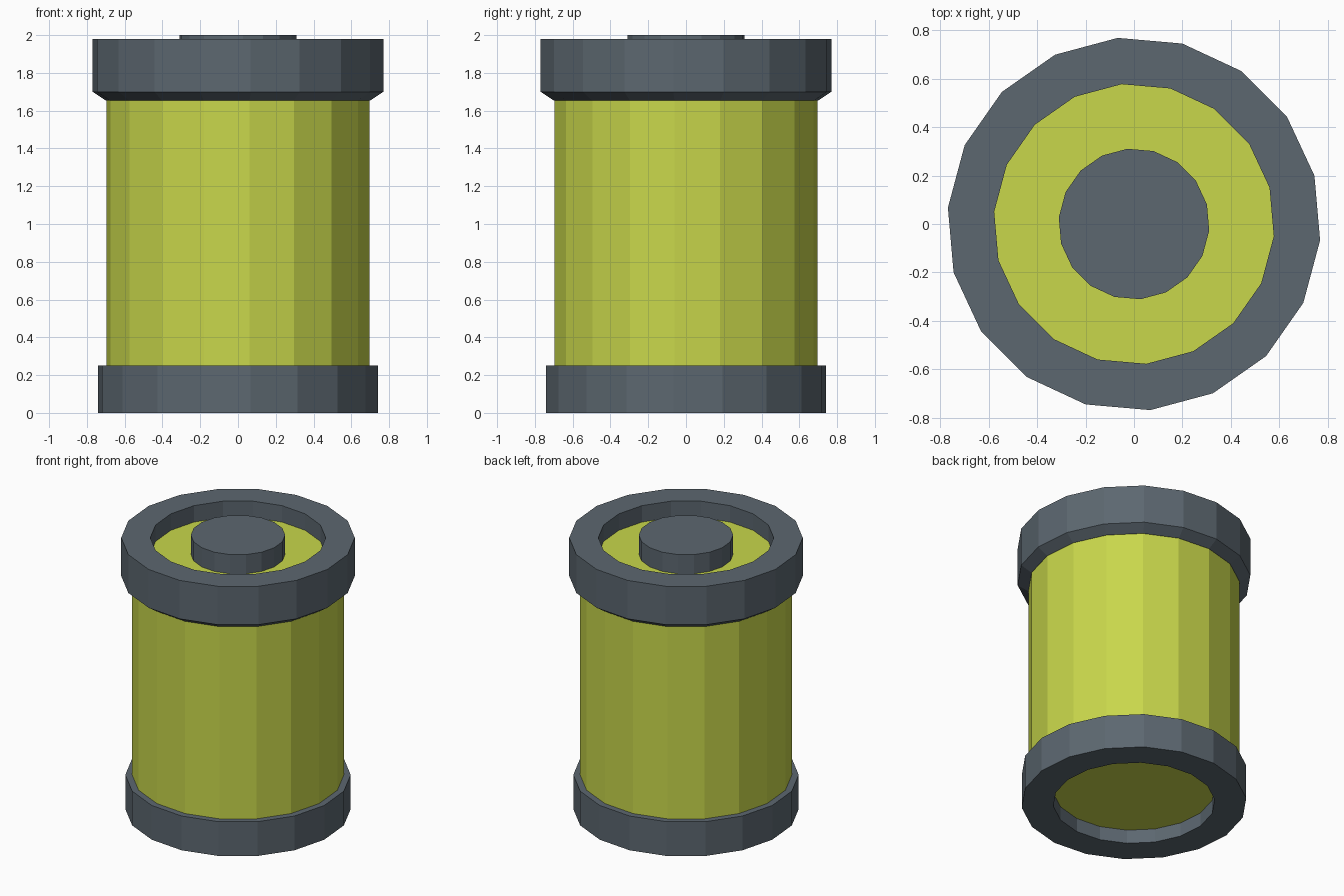
import bpy, bmesh
from math import radians, sin, cos, tau

SIDES = 18
PHASE = radians(-5)

cube = bpy.data.objects.get("Cube")
if cube:
    bpy.data.objects.remove(cube, do_unlink=True)


def make_material(name, rgb):
    mat = bpy.data.materials.new(name)
    mat.use_nodes = True
    color = (*rgb, 1.0)
    mat.diffuse_color = color
    bsdf = mat.node_tree.nodes["Principled BSDF"]
    bsdf.inputs["Base Color"].default_value = color
    return mat


def lathe(name, profile, mat, closed):
    """Spin (radius, z) points into faceted solid; a closed profile makes a ring."""
    bm = bmesh.new()
    loops = []
    for r, z in profile:
        angles = [PHASE + tau * i / SIDES for i in range(SIDES)]
        loops.append([bm.verts.new((r * cos(a), r * sin(a), z)) for a in angles])
    pairs = list(zip(loops, loops[1:]))
    if closed:
        pairs.append((loops[-1], loops[0]))
    else:
        bm.faces.new(loops[0])
        bm.faces.new(loops[-1])
    for low, high in pairs:
        for i in range(SIDES):
            j = (i + 1) % SIDES
            bm.faces.new((low[i], low[j], high[j], high[i]))
    bmesh.ops.recalc_face_normals(bm, faces=bm.faces)
    mesh = bpy.data.meshes.new(name)
    bm.to_mesh(mesh)
    bm.free()
    mesh.materials.append(mat)
    obj = bpy.data.objects.new(name, mesh)
    bpy.context.collection.objects.link(obj)
    return obj


yellow = make_material("yellow_green", (0.58, 0.68, 0.07))
grey = make_material("slate_grey", (0.107, 0.136, 0.162))

# Main barrel, its ends recessed inside both collars
lathe("canister_body", [(0.70, 0.10), (0.70, 1.86)], yellow, False)

# Base collar, open underneath
lathe("bottom_collar",
      [(0.535, 0), (0.745, 0), (0.745, 0.25), (0.535, 0.25)], grey, True)

# Top collar with chamfered lower edge
lathe("top_collar",
      [(0.58, 1.655), (0.705, 1.655), (0.772, 1.70), (0.772, 1.98), (0.58, 1.98)],
      grey, True)

# Central terminal standing on the recessed top
lathe("top_button", [(0.312, 1.80), (0.312, 2.0)], grey, False)
